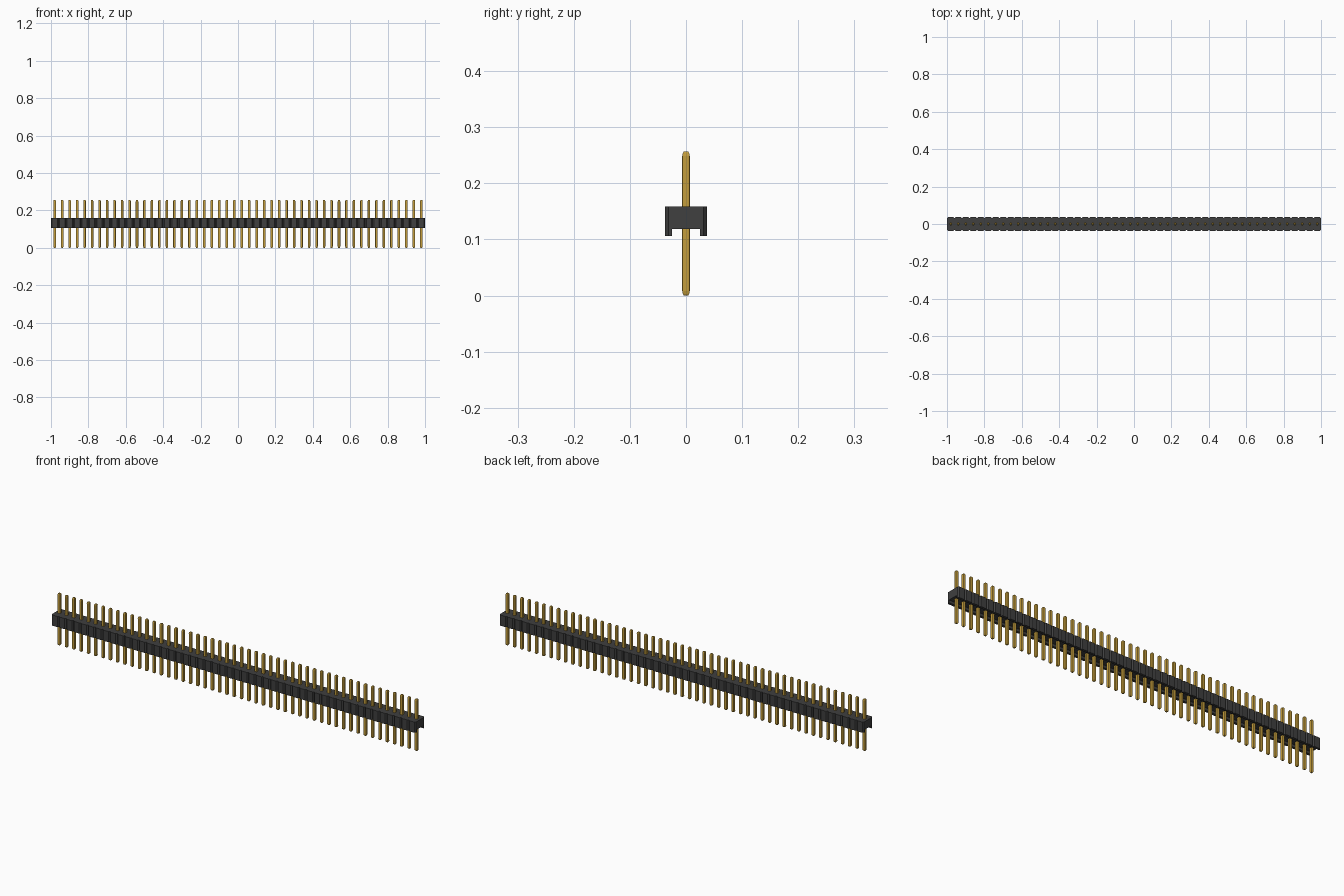
import bpy
import bmesh

cube = bpy.data.objects.get("Cube")
if cube:
    bpy.data.objects.remove(cube, do_unlink=True)

COUNT = 50
PITCH = 2 / COUNT
HALF_DEPTH = 0.037
RAIL_INNER = 0.025
CHAMFER = 0.006
Z_BOTTOM, Z_CHANNEL, Z_TOP = 0.106, 0.119, 0.159
PIN_WIDTH, PIN_HEIGHT = 0.0134, 0.257


def material(name, color):
    mat = bpy.data.materials.new(name)
    mat.use_nodes = True
    mat.diffuse_color = color
    mat.node_tree.nodes["Principled BSDF"].inputs["Base Color"].default_value = color
    return mat


black = material("black plastic", (0.05, 0.05, 0.05, 1))
gold = material("gold metal", (0.55, 0.34, 0.045, 1))


def edge_points(side):
    """Chamfered outer edge of the row, running from -x to +x."""
    points = []
    for i in range(COUNT):
        x0, x1 = -1 + i * PITCH, -1 + (i + 1) * PITCH
        points.append((x0, side * (HALF_DEPTH - CHAMFER)))
        points.append((x0 + CHAMFER, side * HALF_DEPTH))
        points.append((x1 - CHAMFER, side * HALF_DEPTH))
    points.append((1, side * (HALF_DEPTH - CHAMFER)))
    return points


def prism(name, outline, z0, z1, mat):
    """Extrude a plan outline upwards."""
    bm = bmesh.new()
    base = bm.faces.new([bm.verts.new((x, y, z0)) for x, y in outline])
    result = bmesh.ops.extrude_face_region(bm, geom=[base], use_keep_orig=True)
    for v in result["geom"]:
        if isinstance(v, bmesh.types.BMVert):
            v.co.z = z1
    bmesh.ops.recalc_face_normals(bm, faces=bm.faces)
    mesh = bpy.data.meshes.new(name)
    bm.to_mesh(mesh)
    bm.free()
    mesh.materials.append(mat)
    obj = bpy.data.objects.new(name, mesh)
    bpy.context.collection.objects.link(obj)
    return obj


# Housing block with a chamfered notch between positions
prism("housing", edge_points(-1) + edge_points(1)[::-1], Z_CHANNEL, Z_TOP, black)

# Rails either side of the channel under the housing
for name, side in (("front_rail", -1), ("back_rail", 1)):
    inner = [(1, side * RAIL_INNER), (-1, side * RAIL_INNER)]
    prism(name, edge_points(side) + inner, Z_BOTTOM, Z_CHANNEL, black)

# Row of square pins with rounded edges and tapered tips
h = PIN_WIDTH / 2
pins = prism("pins", [(-h, -h), (h, -h), (h, h), (-h, h)], 0, PIN_HEIGHT, gold)
bm = bmesh.new()
bm.from_mesh(pins.data)
for face in [f for f in bm.faces if abs(f.normal.z) > 0.9]:
    up = 1 if face.normal.z > 0 else -1
    # Two tapering steps at each tip
    for inset, rise in ((0.0, 0.008), (0.0015, 0.003)):
        if inset == 0:
            for v in face.verts:
                v.co.z -= up * rise
        bmesh.ops.inset_region(bm, faces=[face], thickness=0.0016 + inset * 0.5,
                               depth=0.005 if inset == 0 else rise)
long_edges = [e for e in bm.edges if e.calc_length() > 0.1]
bmesh.ops.bevel(bm, geom=long_edges, offset=0.0025, segments=2, profile=0.5,
                affect='EDGES')
bm.to_mesh(pins.data)
bm.free()
pins.location.x = -1 + PITCH / 2
row = pins.modifiers.new("row", 'ARRAY')
row.count = COUNT
row.use_relative_offset = False
row.use_constant_offset = True
row.constant_offset_displace = (PITCH, 0, 0)
